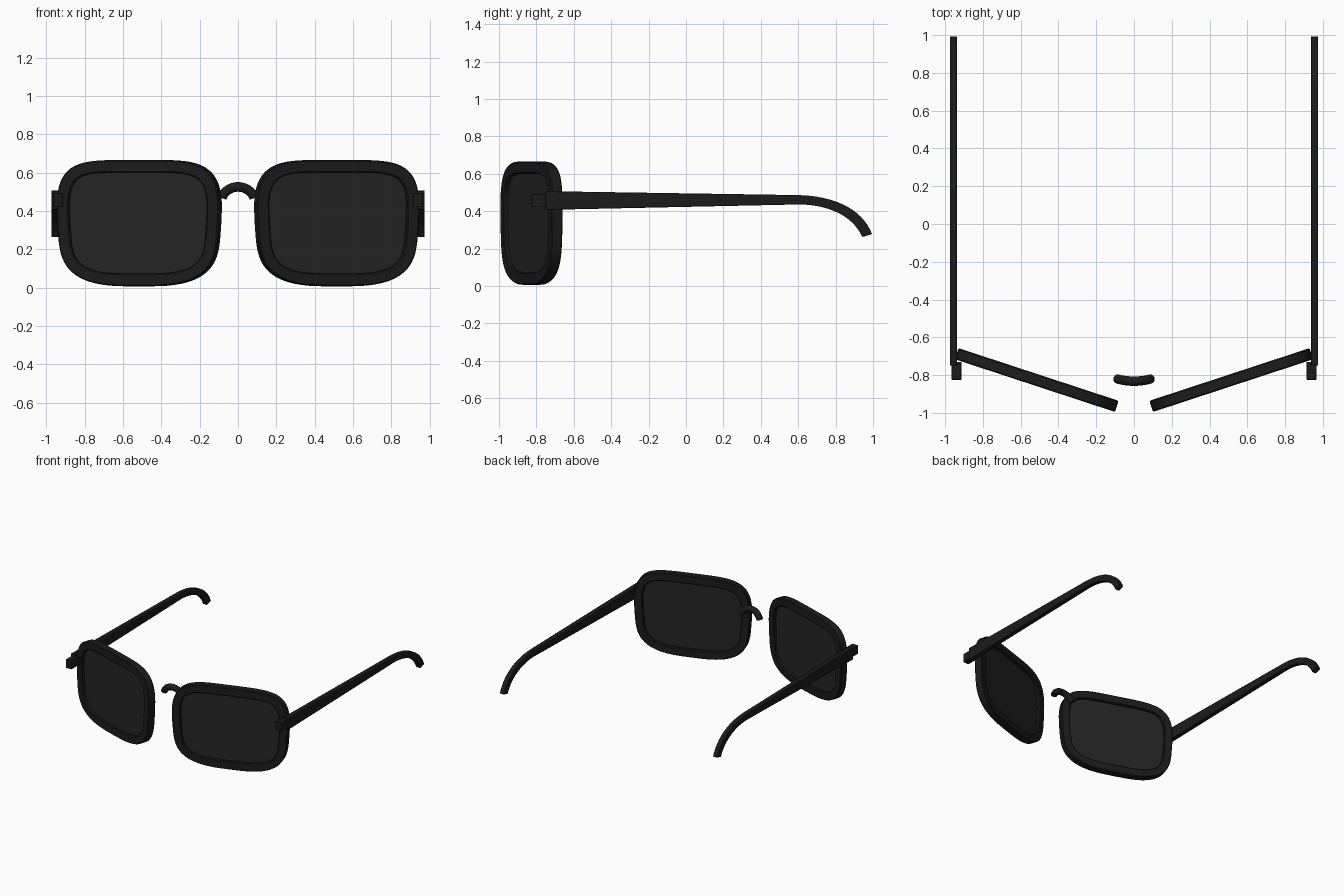
import bpy, bmesh
from math import sin, cos, pi, radians, copysign
from mathutils import Vector

if "Cube" in bpy.data.objects:
    bpy.data.objects.remove(bpy.data.objects["Cube"])


def material(name, v):
    m = bpy.data.materials.new(name)
    m.diffuse_color = (v, v, v, 1)
    m.use_nodes = True
    m.node_tree.nodes["Principled BSDF"].inputs["Base Color"].default_value = m.diffuse_color
    return m


BLACK = material("black_plastic", 0.011)
TINT = material("dark_lens", 0.018)
N = 72
ANGLE = radians(18.2)
CENTRE = Vector((0.515, -0.826, 0.336))


def build(name, rings, mat, closed=False, mirror=True, bevel=0):
    """Skin a list of point rings; closed joins last to first, otherwise the ends are capped."""
    bm = bmesh.new()
    vs = [[bm.verts.new(p) for p in r] for r in rings]
    n = len(vs[0])
    pairs = list(zip(vs, vs[1:])) + ([(vs[-1], vs[0])] if closed else [])
    for a, b in pairs:
        for i in range(n):
            j = (i + 1) % n
            bm.faces.new((a[i], a[j], b[j], b[i]))
    if not closed:
        bm.faces.new(vs[0])
        bm.faces.new(vs[-1])
    bmesh.ops.recalc_face_normals(bm, faces=bm.faces)
    me = bpy.data.meshes.new(name)
    bm.to_mesh(me)
    bm.free()
    ob = bpy.data.objects.new(name, me)
    bpy.context.collection.objects.link(ob)
    me.materials.append(mat)
    bpy.ops.object.select_all(action='DESELECT')
    bpy.context.view_layer.objects.active = ob
    ob.select_set(True)
    bpy.ops.object.shade_smooth_by_angle(angle=radians(35))
    if bevel:
        b = ob.modifiers.new("bevel", 'BEVEL')
        b.width, b.segments = bevel, 2
    if mirror:
        ob.modifiers.new("mirror", 'MIRROR')
    return ob


def outline(inset, depth, top, bottom):
    """Squarish rim outline, softer and narrower at the bottom, turned to face outward."""
    hw, hh = 0.447 - inset, 0.330 - inset
    pts = []
    for i in range(N):
        t = 2 * pi * i / N
        c, s = cos(t), sin(t)
        w = 0.5 + 0.5 * s
        n = bottom + (top - bottom) * w - (0.4 if c < 0 < s else 0) * abs(c * s)
        u = copysign(abs(c) ** (2 / n), c)
        v = copysign(abs(s) ** (2 / n), s)
        u *= hw * (1 - 0.05 * max(0, 0.2 - v))
        pts.append(CENTRE + Vector((u * cos(ANGLE) - depth * sin(ANGLE),
                                    u * sin(ANGLE) + depth * cos(ANGLE), v * hh)))
    return pts


# Rims: chamfered rectangular section swept around the outline
D, C = 0.031, 0.006
section = [(0, -D + C), (C, -D), (0.066 - C, -D), (0.066, -D + C),
           (0.066, D - C), (0.066 - C, D), (C, D), (0, D - C)]
build("rim", [outline(i, d, 4.3 + i * 15, 3.2 + i * 8) for i, d in section], BLACK, closed=True)

# Lenses: thin flat plates set in the rims
build("lens", [outline(0.062, d, 5.2, 3.7) for d in (-0.008, 0.008)], TINT)

# Bridge: round tube arched over the nose
rings = []
for k in range(25):
    a = radians(-72 + 6 * k)
    out = Vector((sin(a), 0, cos(a)))
    mid = Vector((0.09 * sin(a), -0.832 + 0.012 * sin(a) ** 2, 0.44 + 0.085 * cos(a)))
    rings.append([mid + 0.025 * (out * cos(2 * pi * j / 16) + Vector((0, sin(2 * pi * j / 16), 0)))
                  for j in range(16)])
build("bridge", rings, BLACK, mirror=False)


def bezier(p, t):
    s = 1 - t
    return [s**3 * a + 3 * s * s * t * b + 3 * s * t * t * c + t**3 * d for a, b, c, d in zip(*p)]


# Temple arms: tapered bar that hooks down behind the ear
top_curve = ((0.60, 0.486), (0.78, 0.482), (0.94, 0.42), (0.995, 0.277))
low_curve = ((0.60, 0.436), (0.74, 0.437), (0.89, 0.385), (0.942, 0.262))
pairs = [((-0.75, 0.507), (-0.75, 0.407))]
pairs += [(bezier(top_curve, k / 16), bezier(low_curve, k / 16)) for k in range(17)]
X0, X1 = 0.937, 0.974
build("temple_arm", [[(X0, *t), (X1, *t), (X1, *b), (X0, *b)] for t, b in pairs], BLACK, bevel=0.004)

# Hinges: small blocks where the arms meet the rims
build("hinge", [[(0.914, y, 0.422), (0.965, y, 0.422), (0.965, y, 0.492), (0.914, y, 0.492)]
                for y in (-0.825, -0.73)], BLACK, bevel=0.003)
